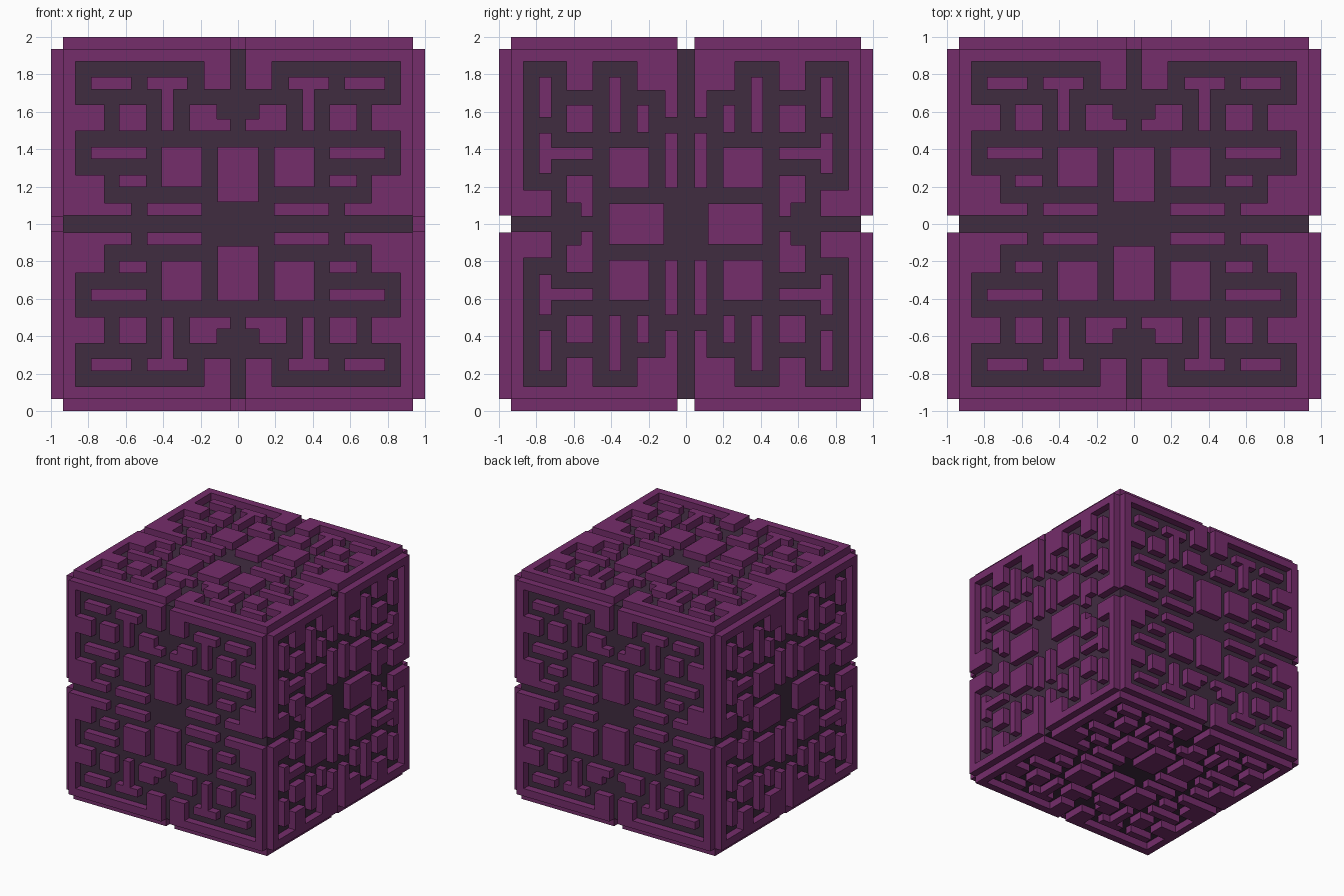
import bpy, bmesh

if "Cube" in bpy.data.objects:
    bpy.data.objects.remove(bpy.data.objects["Cube"])

C = 0.935     # half size of the dark core
H = 1.0       # height of the raised walls
MID = 1.0     # height of the cube centre


def material(name, rgb):
    m = bpy.data.materials.new(name)
    m.diffuse_color = (*rgb, 1)
    m.use_nodes = True
    m.node_tree.nodes["Principled BSDF"].inputs["Base Color"].default_value = m.diffuse_color
    return m


purple = material("purple_wall", (0.178, 0.026, 0.147))
dark = material("dark_plum_floor", (0.051, 0.025, 0.051))


def rect(u0, u1, v0, v1):
    return [(u0, v0), (u1, v0), (u1, v1), (u0, v1)]


# One quarter of the wall pattern, as outlines in face coordinates
frame = [(.04, C), (.04, .72), (.183, .72), (.183, .868), (.868, .868),
         (.868, .638), (.715, .638), (.715, .497), (.868, .497),
         (.868, .262), (.715, .262), (.715, .112), (.57, .112),
         (.57, .045), (C, .045), (C, C)]
tee = [(.27, .786), (.27, .72), (.344, .72), (.344, .497), (.409, .497),
       (.409, .72), (.486, .72), (.486, .786)]
ell = [(.04, .497), (.26, .497), (.26, .638), (.113, .638),
       (.113, .562), (.04, .562)]
quarter = [
    frame, tee, ell,
    rect(.57, .786, .72, .786),
    rect(.49, .636, .497, .638),
    rect(.192, .409, .198, .412),
    rect(.49, .786, .347, .412),
    rect(.49, .636, .198, .262),
    rect(.192, .486, .045, .112),
]
middle_block = rect(-.11, .11, .118, .412)

# Mirror the quarter into all four corners, the middle block up and down
outlines = [[(u * su, v * sv) for u, v in o]
            for o in quarter for su in (1, -1) for sv in (1, -1)]
outlines += [[(u, v * sv) for u, v in middle_block] for sv in (1, -1)]


def wall_panel(name, place):
    """Raised walls of one cube face; place maps (u, v, height) to 3D."""
    bm = bmesh.new()
    for o in outlines:
        low = [bm.verts.new(place(u, v, C)) for u, v in o]
        high = [bm.verts.new(place(u, v, H)) for u, v in o]
        bm.faces.new(low)
        bm.faces.new(high)
        n = len(o)
        for i in range(n):
            j = (i + 1) % n
            bm.faces.new((low[i], low[j], high[j], high[i]))
    bmesh.ops.recalc_face_normals(bm, faces=bm.faces[:])
    me = bpy.data.meshes.new(name)
    bm.to_mesh(me)
    bm.free()
    me.materials.append(purple)
    ob = bpy.data.objects.new(name, me)
    ob.location.z = MID
    bpy.context.collection.objects.link(ob)


# Dark core
bpy.ops.mesh.primitive_cube_add(size=2 * C, location=(0, 0, MID))
core = bpy.context.object
core.name = "core"
core.data.materials.append(dark)

# Wall panels on all six sides
for s, names in ((1, ("top_walls", "back_walls", "right_walls")),
                 (-1, ("bottom_walls", "front_walls", "left_walls"))):
    wall_panel(names[0], lambda u, v, h: (u, v, s * h))
    wall_panel(names[1], lambda u, v, h: (u, s * h, v))
    wall_panel(names[2], lambda u, v, h: (s * h, v, u))
